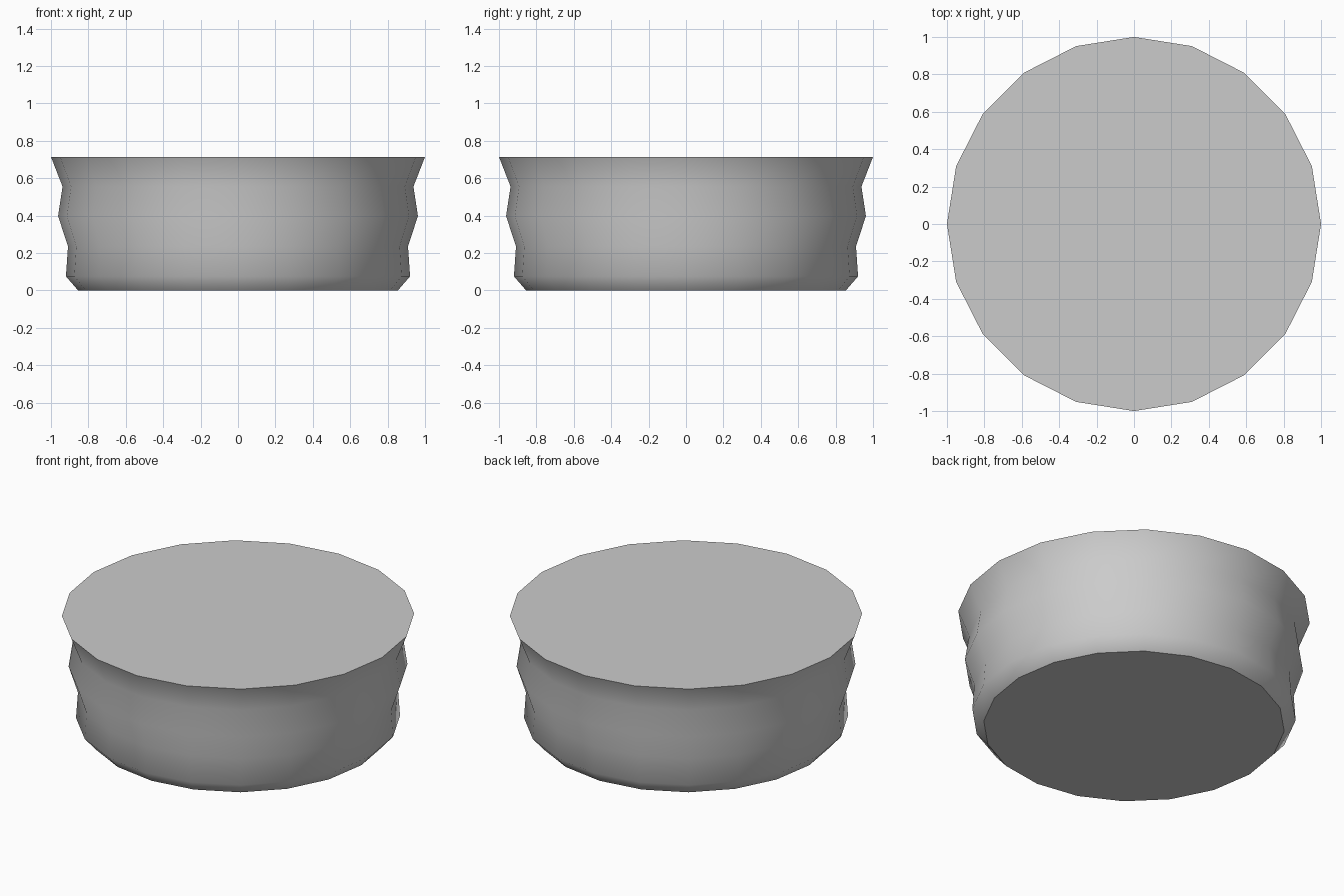
import bpy, bmesh
from math import cos, sin, tau

if "Cube" in bpy.data.objects:
    bpy.data.objects.remove(bpy.data.objects["Cube"])

SIDES = 20
# (radius, height) from base to flared rim
PROFILE = [(0.855, 0.0), (0.92, 0.075), (0.909, 0.235),
           (0.962, 0.398), (0.938, 0.555), (1.0, 0.714)]

bm = bmesh.new()
rings = [[bm.verts.new((r * cos(tau * i / SIDES), r * sin(tau * i / SIDES), z))
          for i in range(SIDES)] for r, z in PROFILE]

# Smooth wavy wall
for low, high in zip(rings, rings[1:]):
    for i in range(SIDES):
        j = (i + 1) % SIDES
        bm.faces.new((low[i], low[j], high[j], high[i])).smooth = True

# Flat base and top, with sharp borders
caps = [bm.faces.new(rings[0][::-1]), bm.faces.new(rings[-1])]
for cap in caps:
    for edge in cap.edges:
        edge.smooth = False

mesh = bpy.data.meshes.new("round_drum")
bm.to_mesh(mesh)
bm.free()
drum = bpy.data.objects.new("round_drum", mesh)
bpy.context.collection.objects.link(drum)
